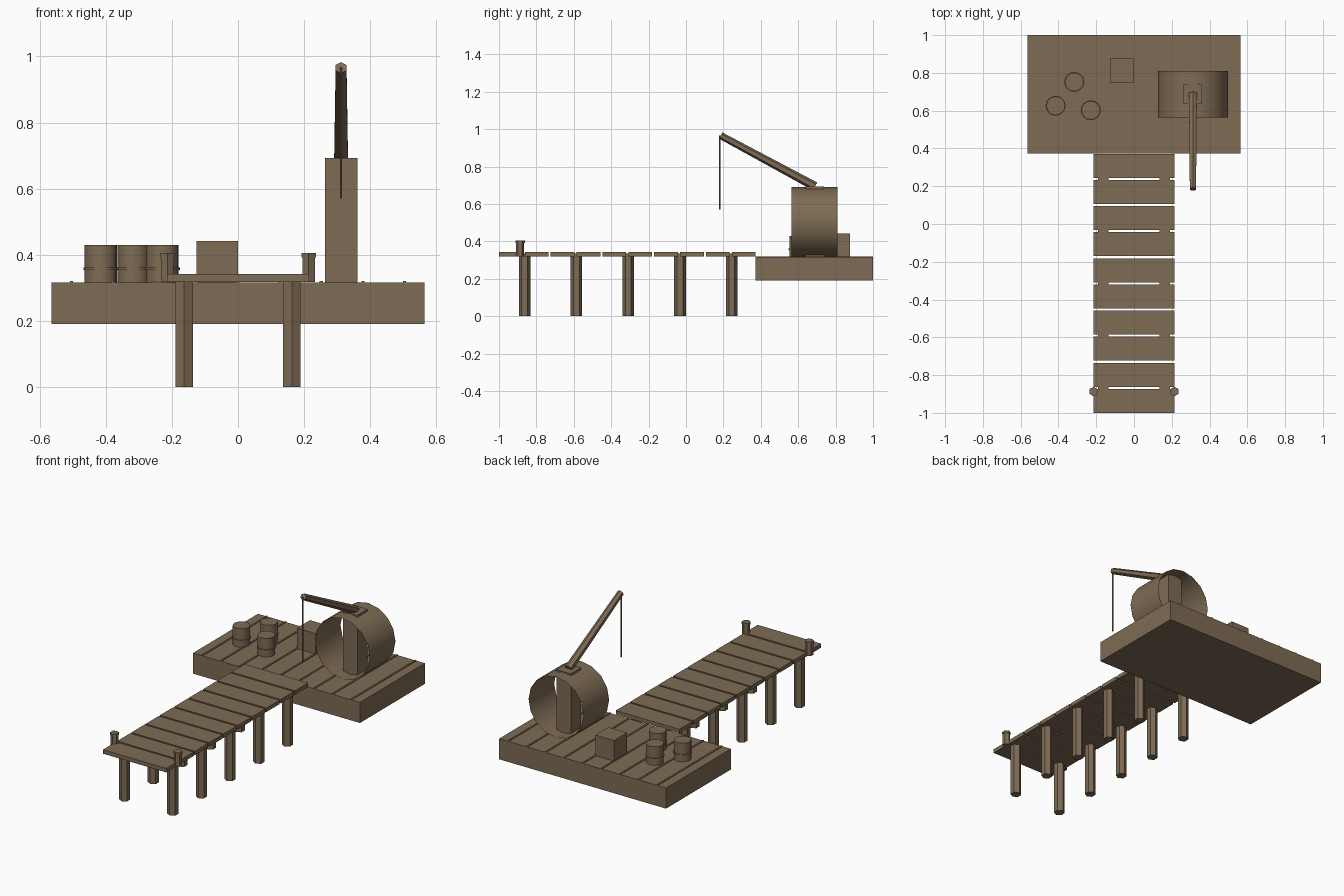
import bpy, bmesh, math
from mathutils import Vector

if "Cube" in bpy.data.objects:
    bpy.data.objects.remove(bpy.data.objects["Cube"], do_unlink=True)

wood = bpy.data.materials.new("weathered_brown")
wood.use_nodes = True
color = (0.21, 0.148, 0.09, 1)
wood.diffuse_color = color
bsdf = wood.node_tree.nodes["Principled BSDF"]
bsdf.inputs["Base Color"].default_value = color
bsdf.inputs["Roughness"].default_value = 0.9


def finish(name, bm):
    mesh = bpy.data.meshes.new(name)
    bm.to_mesh(mesh)
    bm.free()
    mesh.materials.append(wood)
    obj = bpy.data.objects.new(name, mesh)
    bpy.context.collection.objects.link(obj)
    return obj


def box(name, low, high):
    low, high = Vector(low), Vector(high)
    bm = bmesh.new()
    bmesh.ops.create_cube(bm, size=1)
    bmesh.ops.scale(bm, vec=high - low, verts=bm.verts)
    bmesh.ops.translate(bm, vec=(low + high) / 2, verts=bm.verts)
    return finish(name, bm)


def rod(name, start, end, r1, r2=None, sides=6, caps=True, smooth=False):
    """Prism or tapered rod between two points, with a corner facing +y or up."""
    start, end = Vector(start), Vector(end)
    axis = end - start
    bm = bmesh.new()
    bmesh.ops.create_cone(bm, cap_ends=caps, segments=sides, radius1=r1,
                          radius2=r1 if r2 is None else r2, depth=axis.length)
    turn = axis.to_track_quat('Z', 'Y').to_matrix()
    bmesh.ops.rotate(bm, matrix=turn, verts=bm.verts)
    bmesh.ops.translate(bm, vec=(start + end) / 2, verts=bm.verts)
    for face in bm.faces:
        face.smooth = smooth and len(face.verts) == 4
    return finish(name, bm)


DECK = 0.316

# Platform with thin seams running front to back
box("platform", (-0.565, 0.372, 0.19), (0.565, 1, DECK))
for k in range(-4, 5):
    x = k * 0.126
    box("deck_seam", (x - 0.005, 0.372, DECK - 0.003), (x + 0.005, 1, DECK + 0.004))

# Walkway planks
for i in range(10):
    y = -1 + i * 0.1383
    box("walkway_plank", (-0.215, y, 0.318), (0.215, y + 0.127, 0.342))

# Piles under the walkway, and mooring posts at its outer end
for side in (-1, 1):
    for i in range(5):
        x, y = side * 0.163, -0.863 + i * 0.277
        rod("pile", (x, y, 0), (x, y, 0.335), 0.031)
    x, y = side * 0.214, -0.887
    rod("mooring_post", (x, y, 0.318), (x, y, 0.393), 0.022)
    rod("mooring_post_cap", (x, y, 0.391), (x, y, 0.405), 0.025)

# Barrels with a hoop
for x, y in ((-0.415, 0.626), (-0.316, 0.752), (-0.229, 0.602)):
    rod("barrel", (x, y, DECK), (x, y, 0.43), 0.049, sides=16, smooth=True)
    rod("barrel_hoop", (x, y, 0.354), (x, y, 0.361), 0.053, sides=16, smooth=True)

# Crate
box("crate", (-0.126, 0.75, DECK), (0, 0.876, 0.442))

# Crane: open drum around a square pillar, sloping arm and hanging rope
CX = 0.312
rod("crane_drum", (CX, 0.563, 0.504), (CX, 0.811, 0.504), 0.186, sides=16,
    caps=False, smooth=True)
box("crane_pillar", (CX - 0.049, 0.638, DECK), (CX + 0.049, 0.738, 0.693))
tip = Vector((CX, 0.185, 0.966))
rod("crane_arm", (CX, 0.69, 0.694), tip, 0.024, 0.019)
rod("crane_rope", (CX, 0.18, 0.57), (CX, 0.18, 0.966), 0.004)
